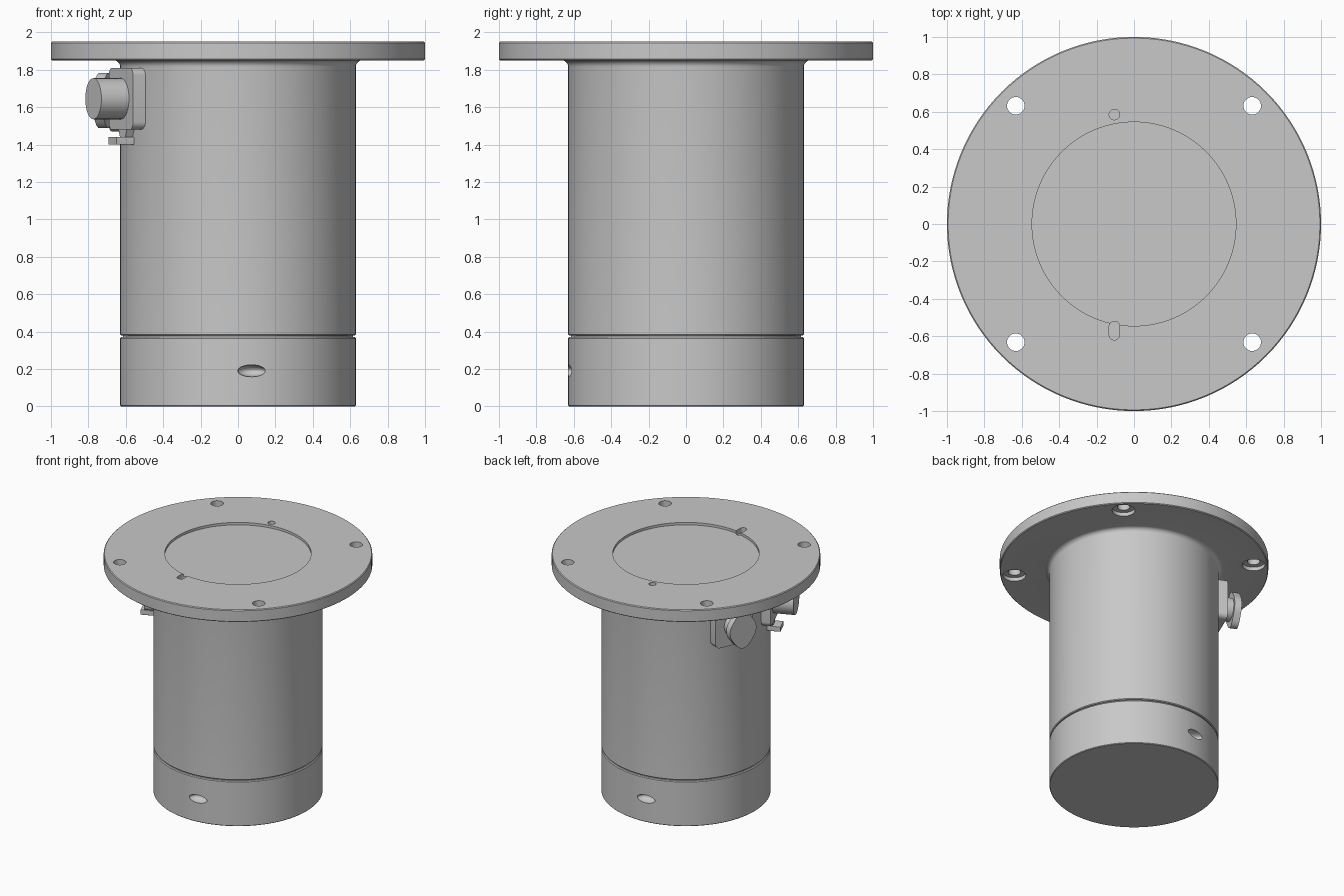
import bpy, bmesh, math
from mathutils import Matrix, Vector

cube = bpy.data.objects.get("Cube")
if cube:
    bpy.data.objects.remove(cube, do_unlink=True)

# Single metal colour
metal = bpy.data.materials.new("grey_metal")
metal.use_nodes = True
GREY = (0.58, 0.58, 0.58, 1)
metal.diffuse_color = GREY
metal.node_tree.nodes["Principled BSDF"].inputs["Base Color"].default_value = GREY


def finish(name, bm):
    """Turn a bmesh into a named object with the metal material."""
    bmesh.ops.remove_doubles(bm, verts=bm.verts, dist=0.0001)
    bmesh.ops.recalc_face_normals(bm, faces=bm.faces)
    mesh = bpy.data.meshes.new(name)
    bm.to_mesh(mesh)
    bm.free()
    mesh.materials.append(metal)
    obj = bpy.data.objects.new(name, mesh)
    bpy.context.collection.objects.link(obj)
    return obj


def lathe(name, profile, steps=128):
    """Revolve (radius, height) points around z."""
    bm = bmesh.new()
    vs = [bm.verts.new((r, 0, z)) for r, z in profile]
    es = [bm.edges.new(pair) for pair in zip(vs, vs[1:])]
    bmesh.ops.spin(bm, geom=vs + es, cent=(0, 0, 0), axis=(0, 0, 1),
                   angle=math.tau, steps=steps, use_merge=True)
    return finish(name, bm)


def prism(name, outline, low, high, frame=Matrix()):
    """Extrude a flat outline along local z, then place it."""
    bm = bmesh.new()
    face = bm.faces.new([bm.verts.new((x, y, low)) for x, y in outline])
    new = bmesh.ops.extrude_face_region(bm, geom=[face])["geom"]
    tops = [v for v in new if isinstance(v, bmesh.types.BMVert)]
    bmesh.ops.translate(bm, verts=tops, vec=(0, 0, high - low))
    bm.transform(frame)
    return finish(name, bm)


def rounded(width, height, radius, cx=0, cy=0, n=6):
    """Rounded rectangle outline; a circle when radius is half of both sides."""
    pts = []
    for q, (sx, sy) in enumerate(((1, 1), (-1, 1), (-1, -1), (1, -1))):
        for i in range(n + 1):
            a = (q + i / n) * math.pi / 2
            p = (cx + sx * (width / 2 - radius) + radius * math.cos(a),
                 cy + sy * (height / 2 - radius) + radius * math.sin(a))
            if not pts or math.dist(p, pts[-1]) > 0.0005:
                pts.append(p)
    if math.dist(pts[0], pts[-1]) < 0.0005:
        pts.pop()
    return pts


def circle(r, cx=0, cy=0):
    return rounded(2 * r, 2 * r, r, cx, cy, 8)


def select(obj):
    bpy.ops.object.select_all(action='DESELECT')
    obj.select_set(True)
    bpy.context.view_layer.objects.active = obj


def cut(obj, cutters):
    for c in cutters:
        mod = obj.modifiers.new("cut", 'BOOLEAN')
        mod.operation, mod.solver, mod.object = 'DIFFERENCE', 'EXACT', c
        select(obj)
        bpy.ops.object.modifier_apply(modifier=mod.name)
        bpy.data.objects.remove(c, do_unlink=True)


# Housing, fillet, mounting flange and shallow top recess
R = 0.63
fillet = [(R + 0.035 * (1 - math.cos(a)), 1.815 + 0.035 * math.sin(a))
          for a in (i * math.pi / 12 for i in range(7))]
housing = lathe("housing_and_flange",
                [(0, 0.378), (R - 0.006, 0.378), (R, 0.384)] + fillet +
                [(0.994, 1.85), (1, 1.856), (1, 1.944), (0.994, 1.95),
                 (0.545, 1.95), (0.545, 1.93), (0, 1.93)])

# Bolt holes with counterbores below, plus locating hole and slot
cutters = []
for sx in (-1, 1):
    for sy in (-1, 1):
        x, y = 0.632 * sx, 0.632 * sy
        cutters.append(prism("bolt_cutter", circle(0.047, x, y), 1.8, 2.0))
        cutters.append(prism("counterbore_cutter", circle(0.085, x, y), 1.8, 1.88))
cutters.append(prism("locating_cutter", circle(0.028, -0.105, 0.585), 1.91, 2.0))
cutters.append(prism("slot_cutter", rounded(0.056, 0.1, 0.028, -0.105, -0.57), 1.91, 2.0))
cut(housing, cutters)

# Bottom cap with a narrow neck that leaves a groove under the housing
cap = lathe("bottom_cap", [(0, 0), (R - 0.005, 0), (R, 0.005), (R, 0.364),
                           (R - 0.006, 0.37), (R - 0.014, 0.37),
                           (R - 0.014, 0.385), (0, 0.385)])

# Oval spanner pockets on opposite sides of the cap
pockets = []
for turn in (0, math.pi):
    bm = bmesh.new()
    bmesh.ops.create_uvsphere(bm, u_segments=32, v_segments=16, radius=1)
    bm.transform(Matrix.Rotation(turn, 4, 'Z')
                 @ Matrix.Translation((0.073, -0.627, 0.19))
                 @ Matrix.Rotation(math.radians(6.7), 4, 'Z')
                 @ Matrix.Diagonal((0.075, 0.06, 0.032, 1)))
    pockets.append(finish("pocket_cutter", bm))
cut(cap, pockets)


def socket_frame(angle, height):
    """Local z points outward from the housing, local y points up."""
    a = math.radians(angle)
    out, up = Vector((math.cos(a), math.sin(a), 0)), Vector((0, 0, 1))
    side = up.cross(out)
    m = Matrix((side, up, out)).transposed().to_4x4()
    m.translation = up * height
    return m


# Front socket: square base, round plug and a lug below
front = socket_frame(203, 1.645)
parts = [
    prism("front_socket_base", rounded(0.33, 0.33, 0.04), 0.58, 0.68, front),
    prism("front_socket_plug", circle(0.11), 0.67, 0.84, front),
    prism("lug_neck", [(-0.06, -0.16), (0.06, -0.16), (0.035, -0.21), (-0.035, -0.21)],
          0.6, 0.67, front),
    prism("lug_plate", rounded(0.11, 0.04, 0.003, 0, -0.225), 0.61, 0.73, front),
]

# Rear socket: square base, neck and a cover plate with two ears
rear = socket_frame(157, 1.635)
ears = []
for i in range(64):
    a = i * math.tau / 64
    r = 0.115 + 0.033 * abs(math.sin(a)) ** 8
    ears.append((r * math.cos(a), r * math.sin(a)))
parts += [
    prism("rear_socket_base", rounded(0.33, 0.33, 0.04), 0.58, 0.68, rear),
    prism("rear_socket_neck", circle(0.09), 0.67, 0.76, rear),
    prism("rear_socket_cover", ears, 0.75, 0.805, rear),
]

for obj in [housing, cap] + parts:
    select(obj)
    bpy.ops.object.shade_smooth_by_angle(angle=math.radians(30))
